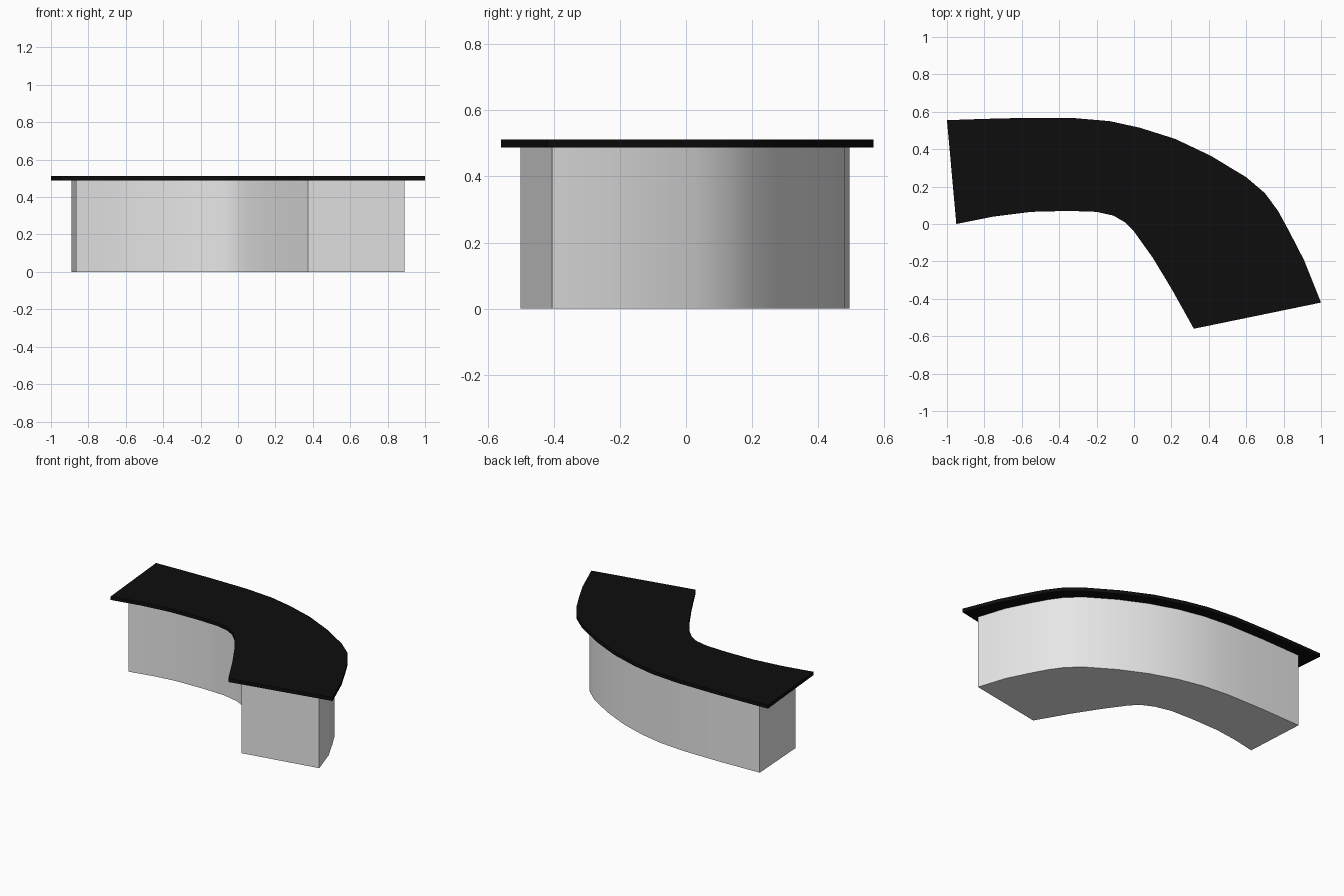
import bpy, bmesh, math

if "Cube" in bpy.data.objects:
    bpy.data.objects.remove(bpy.data.objects["Cube"])


def material(name, rgb):
    m = bpy.data.materials.new(name)
    m.diffuse_color = (*rgb, 1)
    m.use_nodes = True
    m.node_tree.nodes["Principled BSDF"].inputs["Base Color"].default_value = m.diffuse_color
    return m


def slab(name, outer, inner, z0, z1, mat):
    """Extrude the closed plan outline between two heights."""
    outline = outer + inner[::-1]
    bm = bmesh.new()
    face = bm.faces.new([bm.verts.new((x, y, z0)) for x, y in outline])
    ext = bmesh.ops.extrude_face_region(bm, geom=[face], use_keep_orig=True)
    top = [v for v in ext["geom"] if isinstance(v, bmesh.types.BMVert)]
    bmesh.ops.translate(bm, verts=top, vec=(0, 0, z1 - z0))
    bmesh.ops.recalc_face_normals(bm, faces=bm.faces)
    me = bpy.data.meshes.new(name)
    bm.to_mesh(me)
    bm.free()
    me.materials.append(mat)
    ob = bpy.data.objects.new(name, me)
    bpy.context.collection.objects.link(ob)
    # smooth curved walls, sharp corners
    bpy.ops.object.select_all(action='DESELECT')
    ob.select_set(True)
    bpy.context.view_layer.objects.active = ob
    bpy.ops.object.shade_smooth_by_angle(angle=math.radians(30))
    return ob


black = material("black worktop", (0.004, 0.004, 0.004))
grey = material("light grey body", (0.8, 0.8, 0.8))

# Overhanging curved worktop
slab("countertop",
     [(-1, .555), (-.8, .562), (-.6, .567), (-.33, .567), (-.13, .55),
      (.03, .515), (.22, .455), (.41, .365), (.6, .25), (.7, .165),
      (.77, .07), (.83, -.04), (.91, -.195), (1, -.42)],
     [(-.95, 0), (-.75, .04), (-.55, .065), (-.35, .07), (-.2, .065),
      (-.11, .045), (-.05, .01), (0, -.04), (.1, -.18), (.2, -.345),
      (.32, -.56)],
     .488, .512, black)

# Inset curved counter body
slab("counter_body",
     [(-.89, .485), (-.6, .495), (-.33, .495), (-.15, .48), (.02, .445),
      (.2, .385), (.38, .3), (.55, .195), (.64, .115), (.7, .03),
      (.76, -.08), (.83, -.22), (.89, -.405)],
     [(-.865, .07), (-.7, .105), (-.55, .125), (-.35, .13), (-.19, .125),
      (-.08, .1), (0, .06), (.05, .01), (.15, -.13), (.25, -.285),
      (.375, -.5)],
     0, .488, grey)
